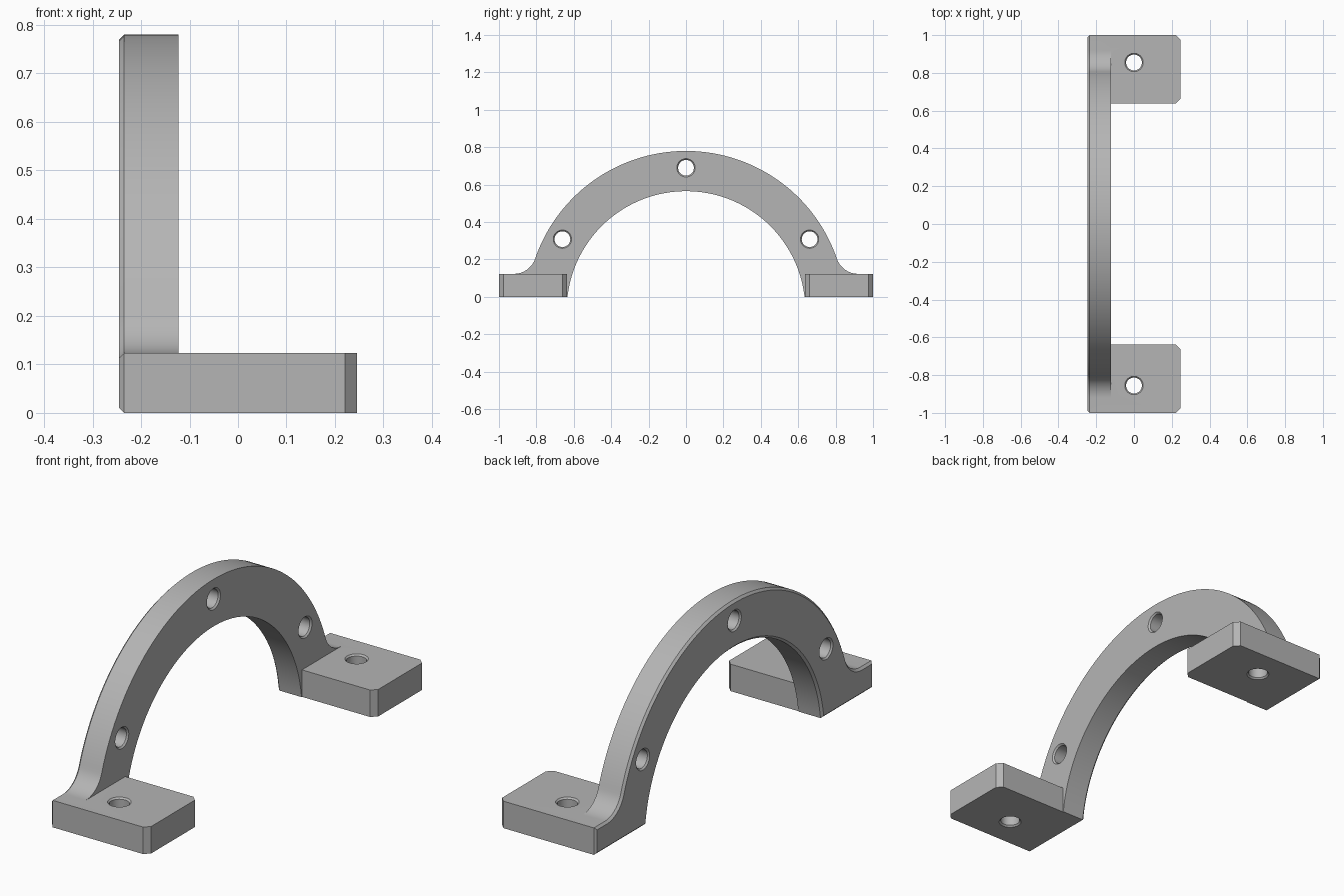
import bpy, bmesh, math
from mathutils import Matrix, Vector

cube = bpy.data.objects.get("Cube")
if cube:
    bpy.data.objects.remove(cube, do_unlink=True)

BACK, INNER, FRONT = -0.245, -0.123, 0.245   # x positions of the plate and foot faces
FOOT_H, FOOT_IN = 0.123, 0.637
AXIS_Z, R_IN, R_OUT, R_BOLT = -0.073, 0.638, 0.853, 0.763
FILLET, HOLE, FLARE = 0.12, 0.042, 0.007

grey = bpy.data.materials.new("grey metal")
grey.use_nodes = True
colour = (0.46, 0.46, 0.46, 1)
grey.diffuse_color = colour
grey.node_tree.nodes["Principled BSDF"].inputs["Base Color"].default_value = colour


def make_object(name, bm):
    bmesh.ops.recalc_face_normals(bm, faces=bm.faces)
    mesh = bpy.data.meshes.new(name)
    bm.to_mesh(mesh)
    bm.free()
    mesh.materials.append(grey)
    obj = bpy.data.objects.new(name, mesh)
    bpy.context.collection.objects.link(obj)
    return obj


def prism(bm, points, offset):
    """Extrude a closed outline by an offset."""
    face = bm.faces.new([bm.verts.new(p) for p in points])
    bmesh.ops.extrude_face_region(bm, geom=[face], use_keep_orig=True)
    top = [v for v in bm.verts if v not in face.verts[:] and not v.tag]
    bmesh.ops.translate(bm, verts=top, vec=offset)
    for v in bm.verts:
        v.tag = True


def arc(cy, cz, r, start, end, n):
    angles = [start + (end - start) * i / n for i in range(n + 1)]
    return [(cy + r * math.cos(a), cz + r * math.sin(a)) for a in angles]


def boolean(target, tool, operation):
    mod = target.modifiers.new(operation, 'BOOLEAN')
    mod.object, mod.operation, mod.solver = tool, operation, 'EXACT'
    bpy.context.view_layer.objects.active = target
    bpy.ops.object.modifier_apply(modifier=mod.name)
    bpy.data.objects.remove(tool, do_unlink=True)


# Arch plate: half outline from the crown down the outside, then mirrored
fillet_z = FOOT_H + FILLET
rise = fillet_z - AXIS_Z
fillet_y = math.sqrt((R_OUT + FILLET) ** 2 - rise ** 2)
tangent = math.atan2(rise, fillet_y)
spring = math.asin(-AXIS_Z / R_IN)
half = arc(0, AXIS_Z, R_OUT, math.pi / 2, tangent, 40)
half += arc(fillet_y, fillet_z, FILLET, tangent + math.pi, 1.5 * math.pi, 12)[1:]
half += [(1, FOOT_H), (1, 0)]
half += arc(0, AXIS_Z, R_IN, spring, math.pi / 2, 40)
outline = half + [(-y, z) for y, z in reversed(half[1:-1])]

bm = bmesh.new()
prism(bm, [(BACK, y, z) for y, z in outline], Vector((INNER - BACK, 0, 0)))
rim = [e for e in bm.edges if all(abs(v.co.x - BACK) < 1e-5 for v in e.verts)]
bmesh.ops.bevel(bm, geom=rim, offset=0.01, segments=1, affect='EDGES')
bracket = make_object("arch_bracket", bm)

# Mounting feet with clipped outer corners
CLIP = 0.024
for side in (-1, 1):
    pts = [(INNER, FOOT_IN), (FRONT - CLIP, FOOT_IN), (FRONT, FOOT_IN + CLIP),
           (FRONT, 1 - CLIP), (FRONT - CLIP, 1), (INNER, 1)]
    bm = bmesh.new()
    prism(bm, [(x, side * y, 0) for x, y in pts], Vector((0, 0, FOOT_H)))
    boolean(bracket, make_object("mounting_foot", bm), 'UNION')


# Bolt holes, flared at both ends
def add_hole(bm, matrix, length):
    """Spindle along local z from 0 to length, a little proud at each end."""
    proud = 0.005
    rings = [(-proud, HOLE + FLARE + proud), (FLARE, HOLE),
             (length - FLARE, HOLE), (length + proud, HOLE + FLARE + proud)]
    n = 40
    loops = [[bm.verts.new(matrix @ Vector((r * math.cos(math.tau * i / n),
                                            r * math.sin(math.tau * i / n), z)))
              for i in range(n)] for z, r in rings]
    for a, b in zip(loops, loops[1:]):
        for i in range(n):
            j = (i + 1) % n
            bm.faces.new((a[i], a[j], b[j], b[i]))
    bm.faces.new(loops[0][::-1])
    bm.faces.new(loops[-1])


bm = bmesh.new()
along_x = Matrix.Rotation(math.pi / 2, 4, 'Y')
for degrees in (30, 90, 150):
    a = math.radians(degrees)
    place = Vector((BACK, R_BOLT * math.cos(a), AXIS_Z + R_BOLT * math.sin(a)))
    add_hole(bm, Matrix.Translation(place) @ along_x, INNER - BACK)
for side in (-1, 1):
    add_hole(bm, Matrix.Translation((0, side * 0.855, 0)), FOOT_H)
cutter = make_object("hole_cutter", bm)
cutter.hide_render = True
boolean(bracket, cutter, 'DIFFERENCE')

# Smooth curved walls, keep edges crisp
bpy.ops.object.select_all(action='DESELECT')
bracket.select_set(True)
bpy.context.view_layer.objects.active = bracket
bpy.ops.object.shade_smooth_by_angle(angle=math.radians(25))
